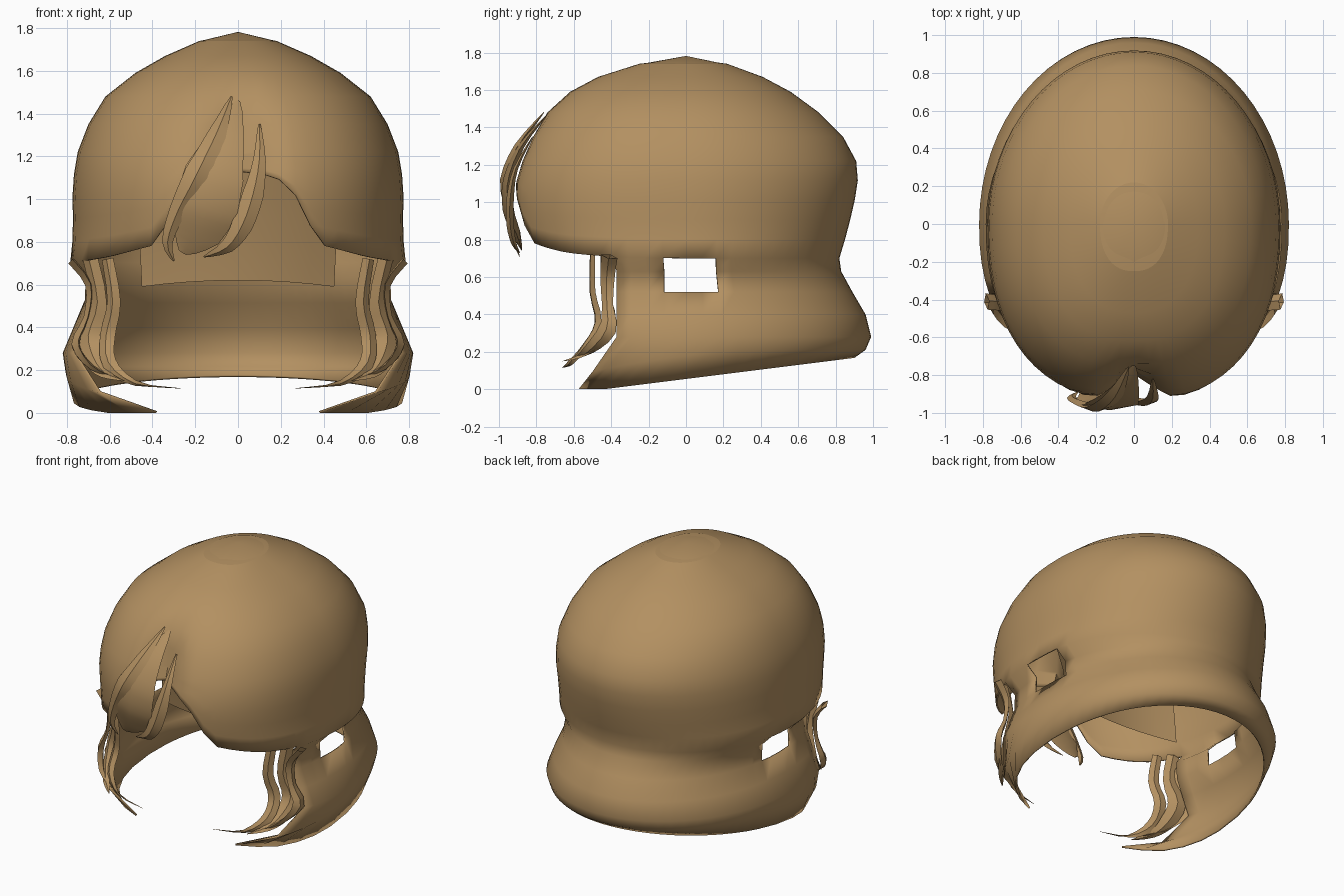
import bpy, math
from mathutils import Vector

if "Cube" in bpy.data.objects:
    bpy.data.objects.remove(bpy.data.objects["Cube"])

tan = bpy.data.materials.new("tan_hair")
tan.use_nodes = True
tan.diffuse_color = (0.45, 0.28, 0.12, 1)
tan.node_tree.nodes["Principled BSDF"].inputs["Base Color"].default_value = (0.45, 0.28, 0.12, 1)


def make(name, verts, faces, thickness=0, angle=55):
    me = bpy.data.meshes.new(name)
    me.from_pydata(verts, [], faces)
    me.materials.append(tan)
    ob = bpy.data.objects.new(name, me)
    bpy.context.collection.objects.link(ob)
    bpy.ops.object.select_all(action="DESELECT")
    ob.select_set(True)
    bpy.context.view_layer.objects.active = ob
    bpy.ops.object.shade_smooth_by_angle(angle=math.radians(angle))
    if thickness:
        mod = ob.modifiers.new("thickness", "SOLIDIFY")
        mod.thickness = thickness
        mod.offset = -1
    return ob


def interp(table, t):
    """Linear lookup in rows of (key, values...) sorted by rising key."""
    if t <= table[0][0]:
        return table[0][1:]
    for a, b in zip(table, table[1:]):
        if t <= b[0]:
            f = (t - a[0]) / (b[0] - a[0])
            return tuple(p + (q - p) * f for p, q in zip(a[1:], b[1:]))
    return table[-1][1:]


def ring_point(a, front, back, half):
    """Egg-shaped ring: a = 0 is the back, pi is the front."""
    s, c = math.sin(a), math.cos(a)
    e = 1.0 if c > 0 else 0.85
    x = half * math.copysign(abs(s) ** e, s)
    return x, back * c if c > 0 else -front * abs(c) ** e


# Crown profile: height, front reach, back reach, half width
CROWN = [(0.70, .88, .82, .785), (0.85, .92, .865, .77), (1.0, .94, .90, .775),
         (1.1, .935, .92, .77), (1.22, .90, .91, .75), (1.35, .84, .84, .70),
         (1.48, .75, .71, .62), (1.59, .62, .56, .48), (1.67, .47, .41, .34),
         (1.74, .25, .22, .18)]
# Fringe hem: distance from the centre, height
HEM = [(0, 1.13), (.11, 1.12), (.2, 1.09), (.27, 1.02), (.33, .90), (.39, .785),
       (.6, .73), (.78, .70)]
# Skirt profile: height, front reach, back reach, half width, forward sweep
SKIRT = [(0.63, .84, .83, .715, 0), (0.52, .84, .89, .72, 0), (0.40, .84, .96, .77, 0),
         (0.28, .84, .99, .82, 0), (0.21, .74, .96, .805, .4), (0, .63, .90, .77, 1)]

COLS = 64
SIDE = math.radians(114)
verts, faces, index = [(0, 0, 1.77)], [], {}
crown_rows = [1.74, 1.67, 1.59, 1.48, 1.35, 1.22]
DROPS = 5


def add(row, col, co):
    index[row, col] = len(verts)
    verts.append(co)


for j in range(COLS):
    a = 2 * math.pi * j / COLS - math.pi
    front_side = abs(a) > math.pi / 2
    hem = 0.70
    if front_side:
        hem = interp(HEM, abs(ring_point(a, 1, 1, .775)[0]))[0]
    heights = crown_rows + [1.22 + (hem - 1.22) * k / DROPS for k in range(1, DROPS + 1)]
    for i, z in enumerate(heights):
        x, y = ring_point(a, *interp(CROWN, z))
        if front_side:  # parting dent above the brow
            y += 0.13 * math.exp(-(x / 0.12) ** 2) * min(1, max(0, (1.5 - z) / 0.25))
        add(i, j, (x, y, z))
    if abs(a) <= SIDE:
        for k, (z, fr, bk, hw, sweep) in enumerate(SKIRT):
            turn = max(0, (abs(a) - 1.3) / (SIDE - 1.3)) * sweep * 0.75
            x, y = ring_point(a + math.copysign(turn, a), fr, bk, hw)
            if z == 0:
                z = max(0, 0.055 + 0.125 * y)
            elif sweep:
                z -= turn * 0.4
            add(len(heights) + k, j, (x, y, z))

last = len(crown_rows) + DROPS
for j in range(COLS):
    n = (j + 1) % COLS
    faces.append((0, index[0, n], index[0, j]))
    for i in range(last + len(SKIRT) - 1):
        keys = [(i, j), (i, n), (i + 1, n), (i + 1, j)]
        if not all(k in index for k in keys):
            continue
        quad = [index[k] for k in keys]
        mid = sum((Vector(verts[v]) for v in quad), Vector()) / 4
        # Ear openings
        if last - 1 <= i <= last and -0.06 < mid.y < 0.16:
            continue
        faces.append(quad)
faces = [f[::-1] if len(f) == 3 else f for f in faces]
faces = [(f[0], f[2], f[1]) if len(f) == 3 else f for f in faces]
make("hair_shell", verts, [f if len(f) == 4 else (f[0], f[2], f[1]) for f in faces], 0.012)

# Inner scalp panel behind the parting
panel, quads, W = [], [], 8
for z, y, half in [(.62, -.22, .45), (.8, -.25, .46), (1.0, -.3, .48), (1.25, -.36, .5)]:
    for i in range(W + 1):
        u = i / W * 2 - 1
        panel.append((u * half, y + 0.1 * u * u, z - (0.03 * u * u if z < .7 else 0)))
for r in range(3):
    for i in range(W):
        p = r * (W + 1) + i
        quads.append((p, p + 1, p + W + 2, p + W + 1))
make("inner_scalp", panel, quads)


def lock(name, path, across, mirror=1, thick=0.4):
    """Tapered strand with a diamond section; path rows are x, y, z, half width."""
    vs, fs = [], []
    pts = [Vector(p[:3]) for p in path]
    # Smooth the path by sampling a spline through it
    fine = []
    for i in range(len(pts) - 1):
        p0, p1, p2, p3 = (pts[max(i - 1, 0)], pts[i], pts[i + 1], pts[min(i + 2, len(pts) - 1)])
        for k in range(3):
            t = k / 3
            co = 0.5 * (2 * p1 + (p2 - p0) * t + (2 * p0 - 5 * p1 + 4 * p2 - p3) * t ** 2
                        + (3 * p1 - p0 - 3 * p2 + p3) * t ** 3)
            fine.append((co, path[i][3] * (1 - t) + path[i + 1][3] * t))
    fine.append((pts[-1], path[-1][3]))
    for i, (co, w) in enumerate(fine):
        tangent = (fine[min(i + 1, len(fine) - 1)][0] - fine[max(i - 1, 0)][0]).normalized()
        normal = tangent.cross(Vector(across)).normalized()
        side = normal.cross(tangent)
        for d in (side * w, normal * w * thick, -side * w, -normal * w * thick):
            q = co + d
            vs.append((q.x * mirror, q.y, q.z))
    for i in range(len(fine) - 1):
        for k in range(4):
            n = (k + 1) % 4
            f = (i * 4 + k, i * 4 + n, i * 4 + 4 + n, i * 4 + 4 + k)
            fs.append(f if mirror > 0 else f[::-1])
    make(name, vs, fs, angle=40)


# Fringe strands over the parting
lock("fringe_wide_lock", [(0, -.75, 1.46, .01), (-.05, -.88, 1.3, .08), (-.11, -.95, 1.12, .14),
     (-.15, -.95, .96, .15), (-.2, -.91, .84, .12), (-.26, -.88, .75, .02)], (1, 0, 0), thick=.2)
lock("fringe_outer_lock", [(-.03, -.76, 1.48, .005), (-.1, -.9, 1.3, .045), (-.19, -.97, 1.12, .06),
     (-.28, -.95, .95, .04), (-.33, -.92, .8, .025), (-.3, -.89, .71, .004)], (1, 0, 0))
lock("fringe_inner_lock", [(.1, -.82, 1.35, .005), (.1, -.91, 1.18, .03), (.07, -.94, 1.02, .05),
     (.02, -.94, .88, .05), (-.05, -.92, .78, .035), (-.16, -.89, .73, .004)], (1, 0, 0))

# Curling strands in front of each ear
for side, m in (("left", 1), ("right", -1)):
    lock(side + "_front_curl", [(.61, -.5, .72, .03), (.58, -.5, .52, .035), (.61, -.47, .36, .04),
         (.6, -.54, .23, .035), (.48, -.62, .14, .015), (.27, -.66, .115, .002)], (1, .5, 0), m)
    lock(side + "_back_curl", [(.69, -.44, .72, .04), (.65, -.43, .52, .04), (.69, -.4, .36, .06),
         (.67, -.47, .25, .05), (.62, -.56, .18, .025), (.53, -.66, .15, .002)], (1, .5, 0), m)
    lock(side + "_outer_curl", [(.78, -.41, .71, .045), (.70, -.42, .6, .04), (.71, -.42, .45, .03),
         (.76, -.42, .32, .05), (.68, -.52, .21, .03), (.55, -.6, .16, .003)], (.3, 1, 0), m)
